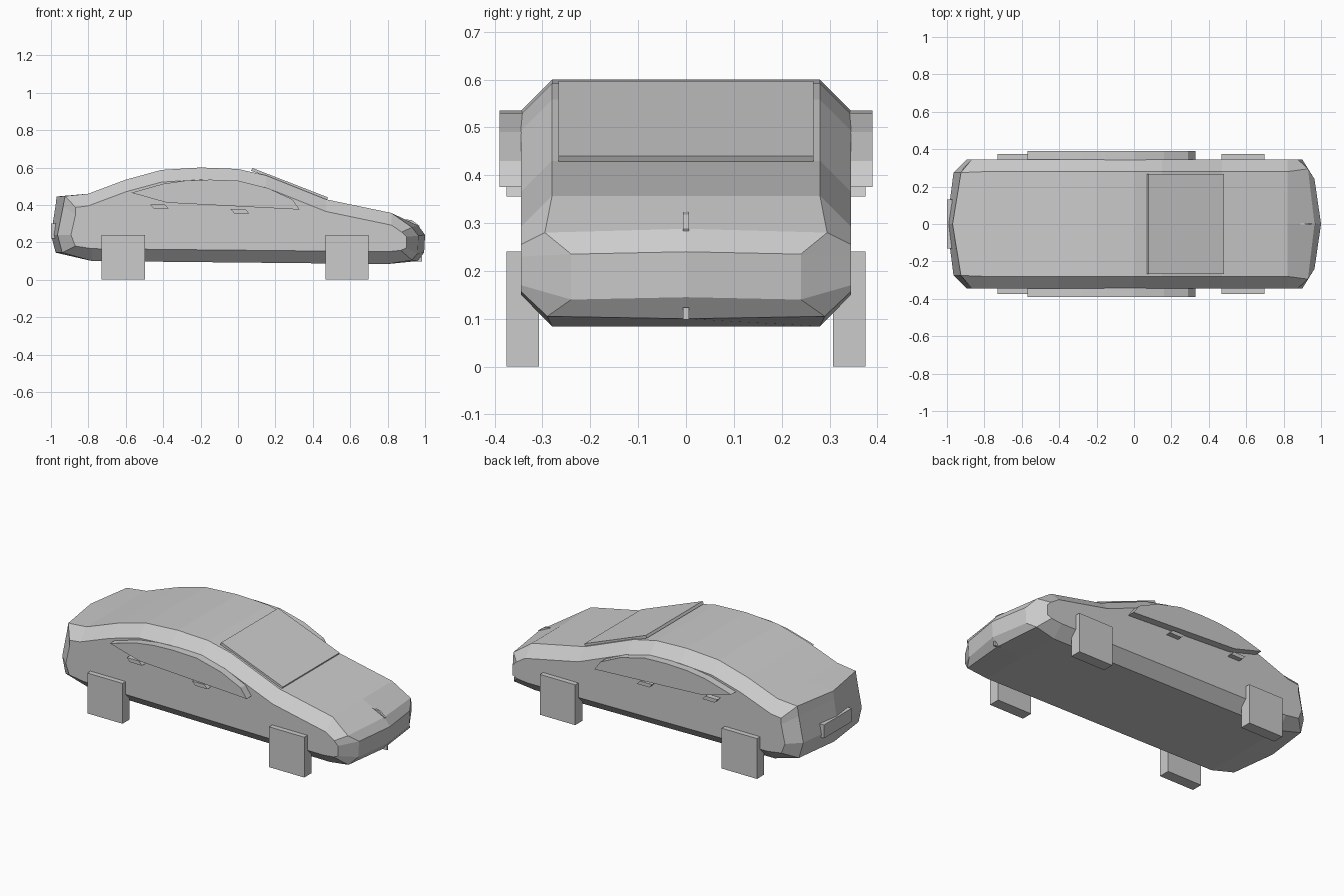
import bpy, bmesh
from mathutils import Vector

if "Cube" in bpy.data.objects:
    bpy.data.objects.remove(bpy.data.objects["Cube"])

HALF, SHOULDER = 0.345, 0.28


def finish(name, bm):
    bmesh.ops.recalc_face_normals(bm, faces=bm.faces)
    mesh = bpy.data.meshes.new(name)
    bm.to_mesh(mesh)
    bm.free()
    ob = bpy.data.objects.new(name, mesh)
    bpy.context.collection.objects.link(ob)
    return ob


def loft(name, rings):
    """Join closed rings of equal length and cap both ends."""
    bm = bmesh.new()
    vs = [[bm.verts.new(p) for p in r] for r in rings]
    n = len(vs[0])
    for a, b in zip(vs, vs[1:]):
        for i in range(n):
            j = (i + 1) % n
            bm.faces.new((a[i], a[j], b[j], b[i]))
    bm.faces.new(vs[0])
    bm.faces.new(vs[-1])
    return finish(name, bm)


def slab(name, profile, y0, y1):
    return loft(name, [[(x, y, z) for x, z in profile] for y in (y0, y1)])


def box(name, lo, hi):
    x0, y0, z0 = lo
    x1, y1, z1 = hi
    return slab(name, [(x0, z0), (x1, z0), (x1, z1), (x0, z1)], y0, y1)


# Body: each station holds centre (x, z), shoulder (x, y, z) and side (x, z)
def straight(x, z, drop):
    return ((x, z), (x, SHOULDER, z), (x, z - drop))


roof = [(-0.8, 0.46), (-0.6, 0.535), (-0.41, 0.587), (-0.2, 0.6), (0.0, 0.592),
        (0.15, 0.558), (0.47, 0.43), (0.82, 0.357)]
nose = [((0.965, 0.288), (0.93, 0.295, 0.28), (0.875, 0.255)),
        ((1.0, 0.24), (0.965, 0.24, 0.235), (0.9, 0.23)),
        ((0.995, 0.145), (0.96, 0.24, 0.14), (0.9, 0.17)),
        ((0.96, 0.1), (0.93, 0.29, 0.105), (0.87, 0.157))]
floor = [(0.8, 0.084), (-0.78, 0.1)]
tail = [((-0.975, 0.145), (-0.94, 0.28, 0.145), (-0.87, 0.18)),
        ((-1.0, 0.24), (-0.965, 0.275, 0.24), (-0.893, 0.24)),
        ((-0.975, 0.4), (-0.935, 0.275, 0.39), (-0.868, 0.35)),
        ((-0.97, 0.445), (-0.925, 0.275, 0.447), (-0.868, 0.387))]
stations = ([straight(x, z, 0.065) for x, z in roof] + nose
            + [straight(x, z, -0.066) for x, z in floor] + tail)


def side_ring(s):
    return [(d[0], s * HALF, d[1]) for _, _, d in stations]


def shoulder_ring(s):
    return [(m[0], s * m[1], m[2]) for _, m, _ in stations]


centre = [(c[0], 0, c[1]) for c, _, _ in stations]
loft("body", [side_ring(-1), shoulder_ring(-1), centre, shoulder_ring(1), side_ring(1)])

# Windscreen slab lying on the slope
slab("windscreen", [(0.07, 0.583), (0.476, 0.428), (0.482, 0.44), (0.078, 0.597)],
     -0.267, 0.267)

# Parts on both sides
window = [(-0.57, 0.465), (-0.4, 0.513), (-0.28, 0.53), (-0.15, 0.535), (0.0, 0.53),
          (0.16, 0.49), (0.29, 0.43), (0.33, 0.375), (-0.38, 0.412)]
for s, side in ((-1, "right"), (1, "left")):
    slab(f"side_window_{side}", window, s * 0.3, s * 0.39)
    for x, end in ((-0.73, "rear"), (0.467, "front")):
        box(f"{end}_wheel_{side}", (x, s * 0.307, 0), (x + 0.232, s * 0.375, 0.24))
    for x, z, end in ((-0.47, 0.38, "rear"), (-0.04, 0.355, "front")):
        slab(f"{end}_door_handle_{side}",
             [(x + 0.02, z), (x + 0.1, z), (x + 0.08, z + 0.022), (x, z + 0.022)],
             s * 0.33, s * 0.375)

# Small trim along the centre line
slab("hood_trim", [(0.88, 0.325), (0.96, 0.265), (0.97, 0.288), (0.93, 0.318)],
     -0.006, 0.006)
box("tow_eye", (0.94, -0.006, 0.098), (0.985, 0.006, 0.123))
box("rear_plate", (-1.0, -0.13, 0.22), (-0.96, 0.13, 0.3))
